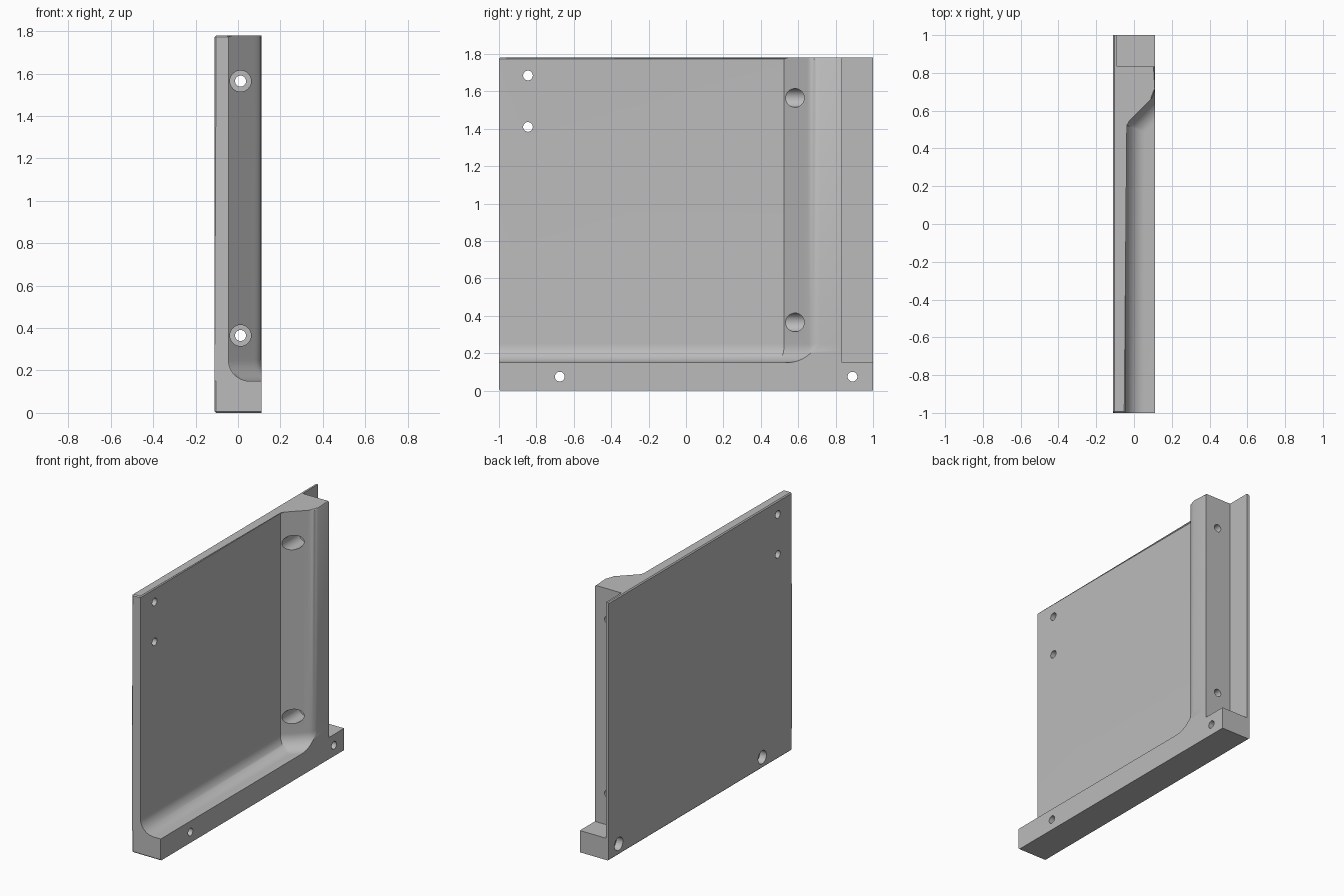
import bpy, bmesh, math
from mathutils import Matrix

cube = bpy.data.objects.get("Cube")
if cube:
    bpy.data.objects.remove(cube, do_unlink=True)

BACK, FRONT, HALF = -0.11, 0.11, 1.0      # thickness limits and half length
PANEL, FLANGE = -0.045, -0.09             # panel face and thin flange face
BASE, TOP, POST_END = 0.15, 1.78, 0.835
FOOT_Y, COVE, ROUND, CHAMFER = 0.525, 0.1, 0.085, 0.007
ROOT2 = math.sqrt(2)

grey = bpy.data.materials.new("plain grey")
grey.use_nodes = True
grey.diffuse_color = (0.5, 0.5, 0.5, 1)
grey.node_tree.nodes["Principled BSDF"].inputs["Base Color"].default_value = (0.5, 0.5, 0.5, 1)


def finish(bm, name):
    bmesh.ops.recalc_face_normals(bm, faces=bm.faces)
    mesh = bpy.data.meshes.new(name)
    bm.to_mesh(mesh)
    bm.free()
    mesh.materials.append(grey)
    obj = bpy.data.objects.new(name, mesh)
    bpy.context.collection.objects.link(obj)
    return obj


def chamfer(bm, rule):
    edges = [e for e in bm.edges if rule(*[v.co for v in e.verts])]
    bmesh.ops.bevel(bm, geom=edges, offset=CHAMFER, segments=1, affect='EDGES')


def near(a, b, axis, value):
    return abs(a[axis] - value) < 1e-4 and abs(b[axis] - value) < 1e-4


def section(d, steps=12):
    """Plan outline of panel, sloped post and flange, grown by the cove offset d."""
    xc = FRONT - ROUND
    k = FOOT_Y - PANEL
    yc = xc + k + ROUND * ROOT2
    radius = ROUND + d
    pts = [(BACK, -HALF), (PANEL + d, -HALF)]
    for i in range(steps + 1):
        x = PANEL + d + (FRONT - PANEL - d) * math.sin(i / steps * math.pi / 2)
        if x < xc + radius / ROOT2:
            y = k + x - d * ROOT2
        else:
            y = yc - math.sqrt(max(0, radius ** 2 - (x - xc) ** 2))
        pts.append((x, y))
    return pts + [(FRONT, POST_END), (FLANGE, POST_END), (FLANGE, HALF), (BACK, HALF)]


# Panel with post and flange, lofted upward through the cove
bm = bmesh.new()
levels = []
for i in range(13):
    a = i / 12 * math.pi / 2
    levels.append((BASE + COVE * (1 - math.cos(a)), COVE * (1 - math.sin(a))))
levels.append((TOP, 0))
rings = [[bm.verts.new((x, y, z)) for x, y in section(d)] for z, d in levels]
for low, high in zip(rings, rings[1:]):
    for j in range(len(low)):
        n = (j + 1) % len(low)
        bm.faces.new((low[j], low[n], high[n], high[j]))
bm.faces.new(rings[0][::-1])
bm.faces.new(rings[-1])


def panel_rim(a, b):
    if near(a, b, 2, TOP):
        return near(a, b, 0, BACK) or min(a.y, b.y) < POST_END - 0.01
    return near(a, b, 0, BACK) and near(a, b, 1, -HALF)


chamfer(bm, panel_rim)
panel = finish(bm, "bracket_panel")

# Base bar
bm = bmesh.new()
bmesh.ops.create_cube(bm, size=1, matrix=Matrix.Translation((0, 0, BASE / 2))
                      @ Matrix.Diagonal((FRONT - BACK, 2 * HALF, BASE, 1)))
chamfer(bm, lambda a, b: (near(a, b, 0, BACK) and (near(a, b, 1, -HALF) or near(a, b, 2, 0)))
        or (near(a, b, 1, -HALF) and near(a, b, 2, 0)))
base = finish(bm, "base_bar")


def combine(target, tool, operation):
    mod = target.modifiers.new(operation.lower(), 'BOOLEAN')
    mod.operation, mod.solver, mod.object = operation, 'EXACT', tool
    bpy.context.view_layer.objects.active = target
    bpy.ops.object.modifier_apply(modifier=mod.name)
    bpy.data.objects.remove(tool, do_unlink=True)


def bore(axis, centre, start, end, radius):
    """Cut a round hole along x or y between start and end."""
    mid = (start + end) / 2
    if axis == 'X':
        place = Matrix.Translation((mid, *centre)) @ Matrix.Rotation(math.pi / 2, 4, 'Y')
    else:
        place = Matrix.Translation((centre[0], mid, centre[1])) @ Matrix.Rotation(math.pi / 2, 4, 'X')
    bm = bmesh.new()
    bmesh.ops.create_cone(bm, cap_ends=True, segments=32, radius1=radius, radius2=radius,
                          depth=end - start, matrix=place)
    combine(panel, finish(bm, "hole_cutter"), 'DIFFERENCE')


combine(panel, base, 'UNION')

# Small panel holes
for z in (1.685, 1.41):
    bore('X', (-0.845, z), -0.3, 0.3, 0.026)
# Base holes, counterbored from the back
for y in (-0.675, 0.89):
    bore('X', (y, 0.075), -0.3, 0.3, 0.026)
    bore('X', (y, 0.075), -0.3, -0.06, 0.045)
# Post holes, counterbored from the slope
for z in (1.565, 0.365):
    bore('Y', (0.012, z), 0.4, 0.95, 0.026)
    bore('Y', (0.012, z), 0.4, 0.72, 0.05)

# Smooth shading on the curves only
bpy.ops.object.select_all(action='DESELECT')
panel.select_set(True)
bpy.context.view_layer.objects.active = panel
bpy.ops.object.shade_smooth_by_angle(angle=math.radians(30))
